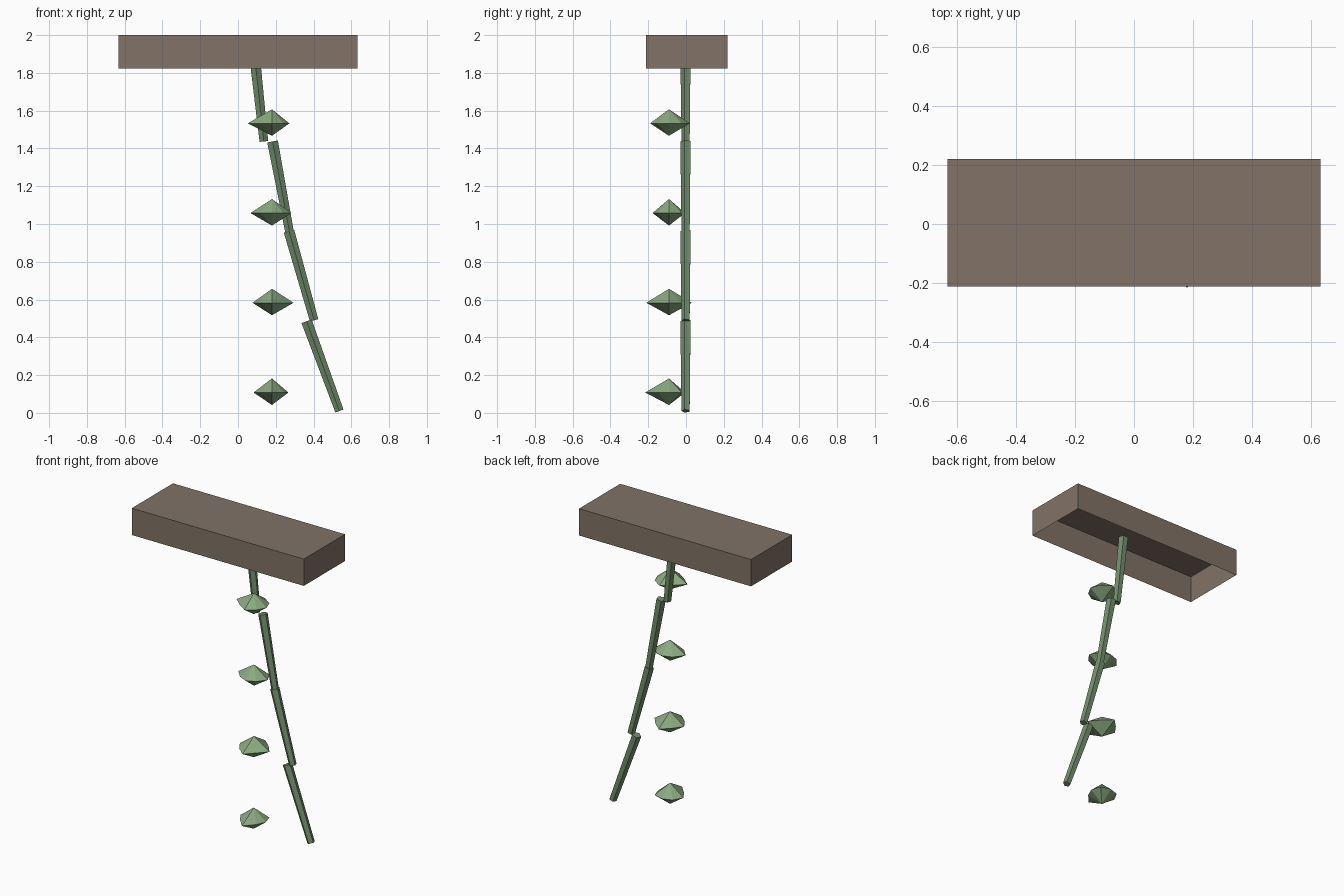
import bpy, bmesh
from math import cos, sin, pi, atan2
from mathutils import Matrix, Vector

if "Cube" in bpy.data.objects:
    bpy.data.objects.remove(bpy.data.objects["Cube"])


def material(name, rgb):
    m = bpy.data.materials.new(name)
    m.diffuse_color = (*rgb, 1)
    m.use_nodes = True
    m.node_tree.nodes["Principled BSDF"].inputs["Base Color"].default_value = m.diffuse_color
    return m


def finish(bm, name, mat):
    me = bpy.data.meshes.new(name)
    bm.to_mesh(me)
    bm.free()
    me.materials.append(mat)
    ob = bpy.data.objects.new(name, me)
    bpy.context.collection.objects.link(ob)
    return ob


brown = material("brown", (0.22, 0.17, 0.135))
stem_green = material("stem_green", (0.17, 0.27, 0.15))
leaf_green = material("leaf_green", (0.26, 0.40, 0.22))

# Planter: thin-walled box, open underneath
bm = bmesh.new()
bmesh.ops.create_cube(bm, size=1, matrix=Matrix.Translation((0, 0.004, 1.911))
                      @ Matrix.Diagonal((1.264, 0.432, 0.178, 1)))
bottom = min(bm.faces, key=lambda f: f.calc_center_median().z)
bmesh.ops.delete(bm, geom=[bottom], context='FACES_ONLY')
finish(bm, "planter_box", brown)


# Stem segment: tapered five-sided rod, one edge facing the front
def stem(name, top, bottom, r_top=0.03, r_bottom=0.024, sides=5):
    tilt = Matrix.Rotation(atan2(top[0] - bottom[0], top[1] - bottom[1]), 4, 'Y')
    bm = bmesh.new()
    rings = []
    for (x, z), r in ((bottom, r_bottom), (top, r_top)):
        ring = []
        for i in range(sides):
            a = -pi / 2 + 2 * pi * i / sides
            ring.append(bm.verts.new(Vector((x, 0, z)) + tilt @ Vector((r * cos(a), r * sin(a), 0))))
        rings.append(ring)
    lo, hi = rings
    for i in range(sides):
        j = (i + 1) % sides
        bm.faces.new((lo[i], lo[j], hi[j], hi[i]))
    bm.faces.new(lo[::-1])
    bm.faces.new(hi)
    finish(bm, name, stem_green)


stem("stem_1", (0.085, 1.915), (0.137, 1.437))
stem("stem_2", (0.183, 1.437), (0.272, 0.962))
stem("stem_3", (0.270, 0.962), (0.403, 0.490))
stem("stem_4", (0.363, 0.485), (0.537, 0.010))


# Leaf tuft: flattened eight-sided double pyramid with an uneven rim
def leaf(name, z, radii):
    c = Vector((0.18, -0.09, z))
    bm = bmesh.new()
    top = bm.verts.new(c + Vector((0, 0, 0.074)))
    low = bm.verts.new(c - Vector((0, 0, 0.066)))
    rim = [bm.verts.new(c + Vector((r * cos(i * pi / 4), r * sin(i * pi / 4), 0)))
           for i, r in enumerate(radii)]
    for i in range(8):
        a, b = rim[i], rim[(i + 1) % 8]
        bm.faces.new((a, b, top))
        bm.faces.new((b, a, low))
    finish(bm, name, leaf_green)


rims = [
    (0.092, 0.095, 0.110, 0.085, 0.128, 0.085, 0.100, 0.085),
    (0.103, 0.095, 0.085, 0.090, 0.114, 0.085, 0.087, 0.085),
    (0.114, 0.090, 0.120, 0.085, 0.103, 0.090, 0.120, 0.085),
    (0.087, 0.095, 0.085, 0.090, 0.098, 0.085, 0.126, 0.085),
]
for i, radii in enumerate(rims):
    leaf(f"leaf_{i + 1}", 1.533 - 0.475 * i, radii)
